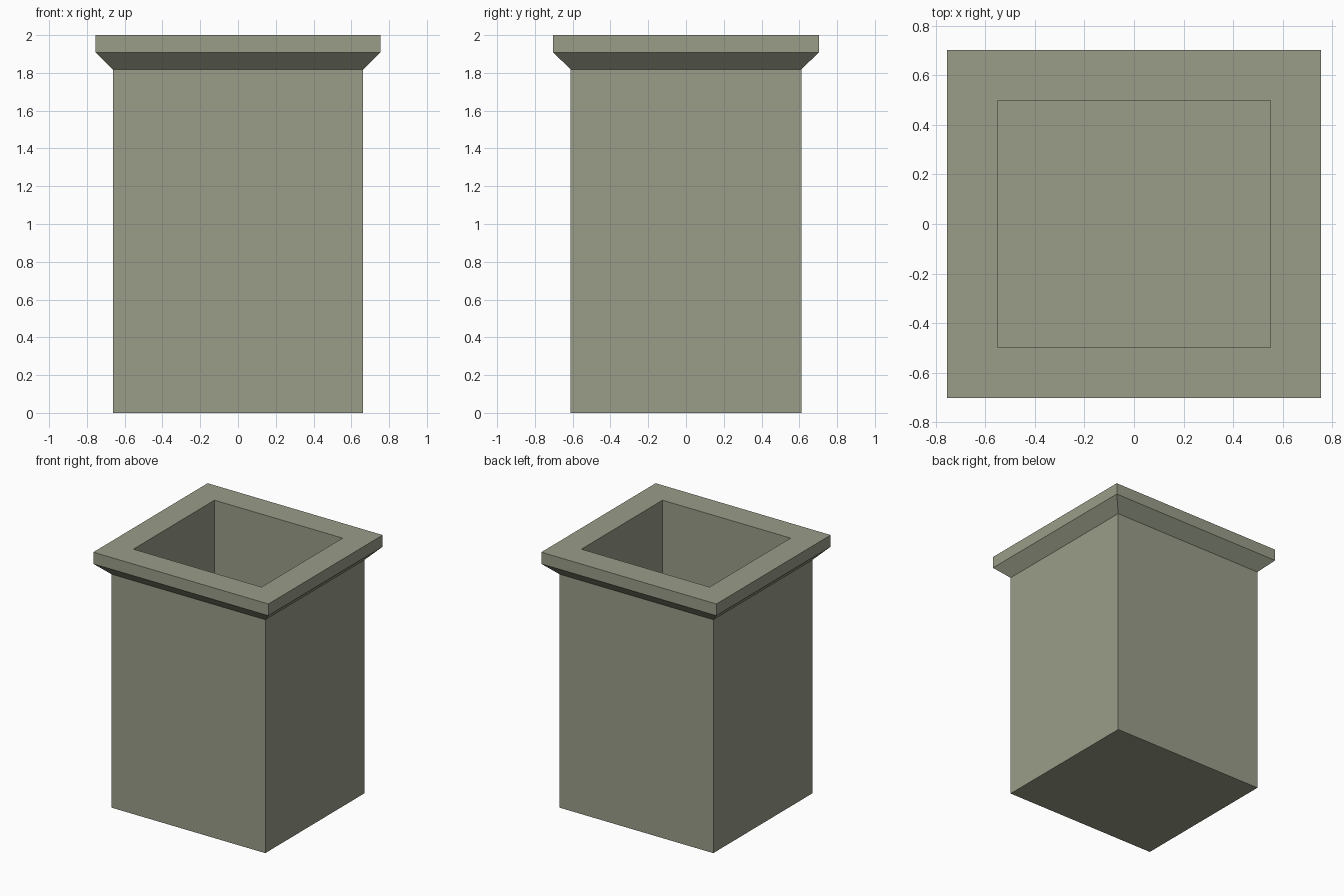
import bpy, bmesh

if "Cube" in bpy.data.objects:
    bpy.data.objects.remove(bpy.data.objects["Cube"])

# Rectangular section rings: (half width x, half depth y, z)
RINGS = [
    (0.663, 0.611, 0.0),     # foot of the body
    (0.663, 0.611, 1.818),   # top of the body
    (0.754, 0.703, 1.909),   # end of the flared underside
    (0.754, 0.703, 2.0),     # outer rim edge
    (0.552, 0.499, 2.0),     # inner rim edge
    (0.552, 0.499, 0.11),    # inner floor
]


def ring(bm, hx, hy, z):
    return [bm.verts.new((sx * hx, sy * hy, z))
            for sx, sy in ((-1, -1), (1, -1), (1, 1), (-1, 1))]


# Hollow box with a flared rim, closed at the base and the inner floor
bm = bmesh.new()
loops = [ring(bm, *r) for r in RINGS]
for a, b in zip(loops, loops[1:]):
    for i in range(4):
        j = (i + 1) % 4
        bm.faces.new((a[i], a[j], b[j], b[i]))
bm.faces.new(loops[0][::-1])
bm.faces.new(loops[-1])
bmesh.ops.recalc_face_normals(bm, faces=bm.faces)

mesh = bpy.data.meshes.new("planter_box")
bm.to_mesh(mesh)
bm.free()
planter = bpy.data.objects.new("planter_box", mesh)
bpy.context.collection.objects.link(planter)

# Stone colour
mat = bpy.data.materials.new("stone")
mat.diffuse_color = (0.32, 0.34, 0.25, 1)
mat.use_nodes = True
mat.node_tree.nodes["Principled BSDF"].inputs["Base Color"].default_value = mat.diffuse_color
mesh.materials.append(mat)
